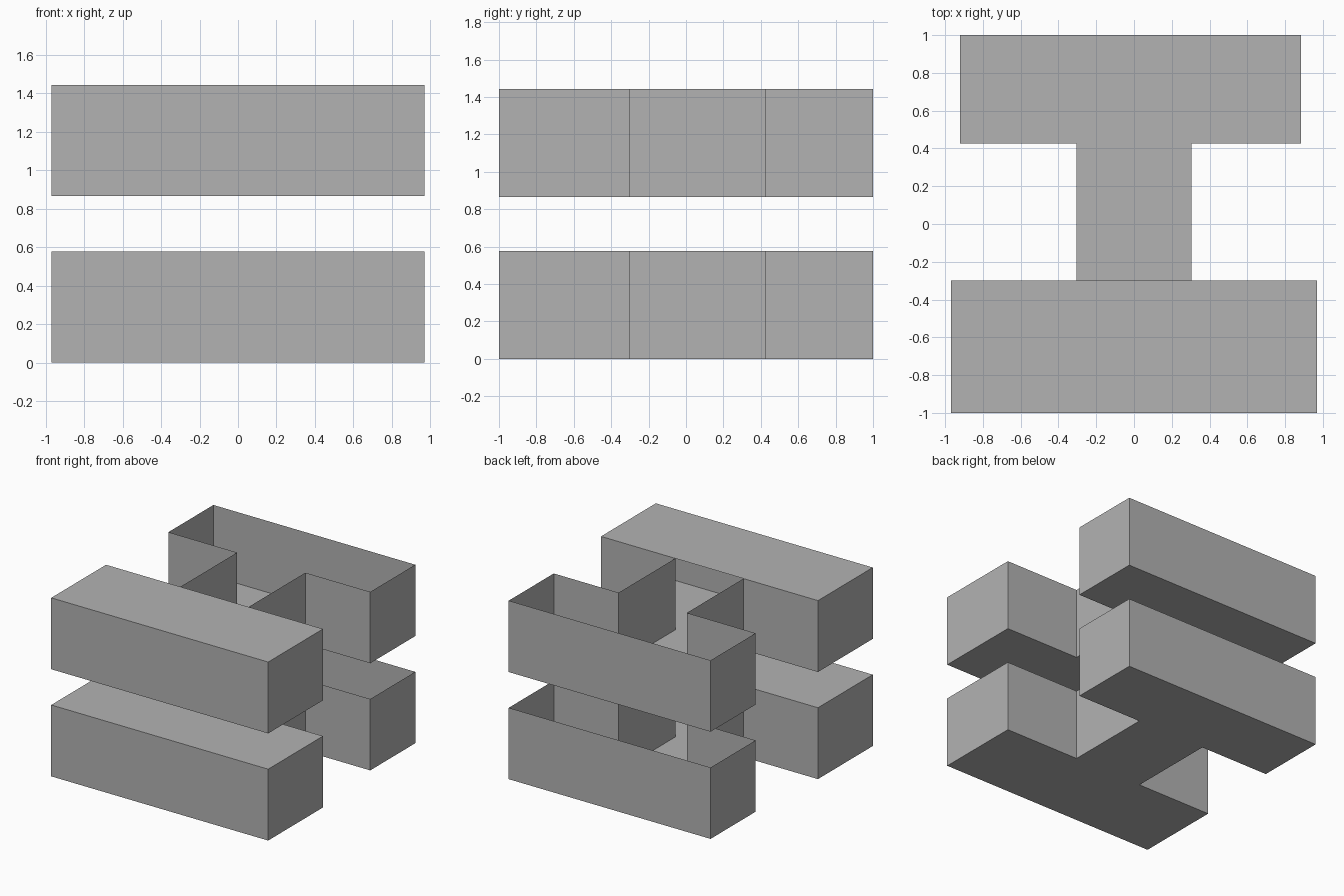
import bpy
import bmesh

cube = bpy.data.objects.get("Cube")
if cube:
    bpy.data.objects.remove(cube, do_unlink=True)

# Plain grey for everything
grey = bpy.data.materials.new("plain_grey")
grey.use_nodes = True
colour = (0.45, 0.45, 0.45, 1)
grey.diffuse_color = colour
grey.node_tree.nodes["Principled BSDF"].inputs["Base Color"].default_value = colour

FRONT, BACK = -1.0, 1.0
FRONT_IN, BACK_IN = -0.3, 0.425   # inner faces of the two bars
WEB = 0.305                       # half width of the connecting web
WIDE = 0.97                       # half width of the front bar
BACK_L, BACK_R = 0.885, -0.92     # ends of the back bar
HEIGHT = 0.577

# H-shaped outline: wide front bar, narrow web, shorter back bar
OUTLINE = [
    (-WIDE, FRONT), (WIDE, FRONT), (WIDE, FRONT_IN), (WEB, FRONT_IN),
    (WEB, BACK_IN), (BACK_L, BACK_IN), (BACK_L, BACK), (BACK_R, BACK),
    (BACK_R, BACK_IN), (-WEB, BACK_IN), (-WEB, FRONT_IN), (-WIDE, FRONT_IN),
]


def hollow_block(name, base):
    """Thin shell with a floor and walls, roofed only over the front bar."""
    bm = bmesh.new()
    low = [bm.verts.new((x, y, base)) for x, y in OUTLINE]
    high = [bm.verts.new((x, y, base + HEIGHT)) for x, y in OUTLINE]
    # Floor
    bm.faces.new(low[::-1])
    # Walls
    for i in range(len(low)):
        j = (i + 1) % len(low)
        bm.faces.new((low[i], low[j], high[j], high[i]))
    # Front bar roof
    bm.faces.new([v for v in high if v.co.y <= FRONT_IN + 0.01])
    mesh = bpy.data.meshes.new(name)
    bm.to_mesh(mesh)
    bm.free()
    mesh.materials.append(grey)
    bpy.context.collection.objects.link(bpy.data.objects.new(name, mesh))


# Two identical storeys with a gap between them
hollow_block("lower_block", 0)
hollow_block("upper_block", 0.866)
